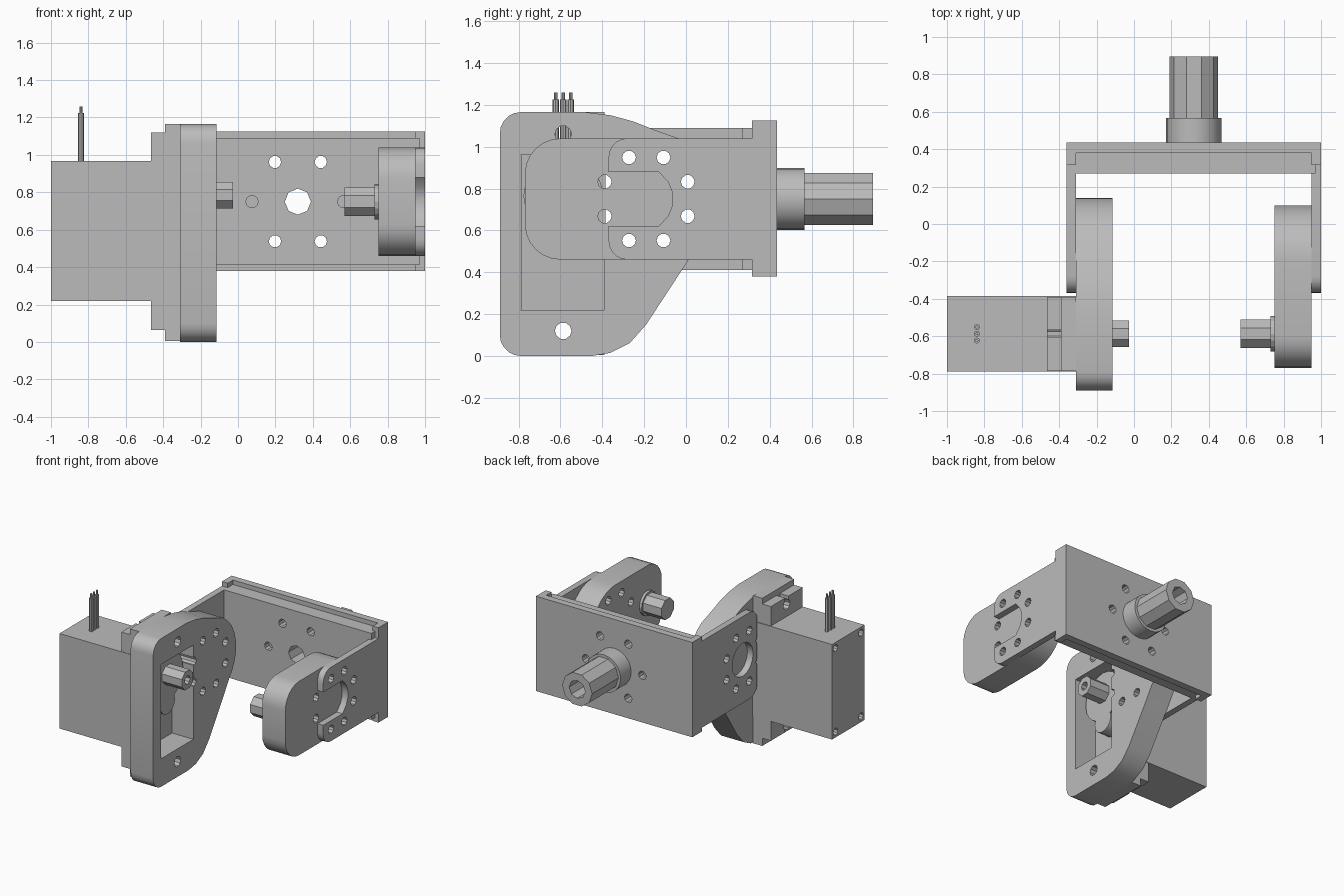
import bpy, bmesh, math

cube = bpy.data.objects.get("Cube")
if cube:
    bpy.data.objects.remove(cube, do_unlink=True)

grey = bpy.data.materials.new("plain_grey")
grey.use_nodes = True
grey.diffuse_color = (0.5, 0.5, 0.5, 1)
grey.node_tree.nodes["Principled BSDF"].inputs["Base Color"].default_value = (0.5, 0.5, 0.5, 1)


def prism(name, pts, a, b, axis="x"):
    """Extrude a profile from a to b; the profile is (y, z), (x, z) or (x, y)."""
    place = {"x": lambda p, d: (d, p[0], p[1]),
             "y": lambda p, d: (p[0], d, p[1]),
             "z": lambda p, d: (p[0], p[1], d)}[axis]
    bm = bmesh.new()
    low = [bm.verts.new(place(p, a)) for p in pts]
    high = [bm.verts.new(place(p, b)) for p in pts]
    bm.faces.new(low)
    bm.faces.new(high[::-1])
    n = len(pts)
    for i in range(n):
        bm.faces.new((low[i], high[i], high[(i + 1) % n], low[(i + 1) % n]))
    bmesh.ops.recalc_face_normals(bm, faces=bm.faces[:])
    mesh = bpy.data.meshes.new(name)
    bm.to_mesh(mesh)
    bm.free()
    mesh.materials.append(grey)
    obj = bpy.data.objects.new(name, mesh)
    bpy.context.collection.objects.link(obj)
    return obj


def arc(cx, cy, r, start, end, steps=8):
    angles = [math.radians(start + (end - start) * i / steps) for i in range(steps + 1)]
    return [(cx + r * math.cos(t), cy + r * math.sin(t)) for t in angles]


def rod(name, c, r, a, b, axis="x", sides=16, turn=0):
    return prism(name, arc(*c, r, turn, turn + 360, sides)[:-1], a, b, axis)


def box(name, x, y, z):
    return prism(name, [(y[0], z[0]), (y[1], z[0]), (y[1], z[1]), (y[0], z[1])], *x)


def combine(obj, others, operation="DIFFERENCE"):
    """Apply booleans one after another and drop the helper shapes."""
    for other in others:
        mod = obj.modifiers.new("cut", "BOOLEAN")
        mod.operation, mod.solver, mod.object = operation, "EXACT", other
        bpy.context.view_layer.update()
        graph = bpy.context.evaluated_depsgraph_get()
        mesh = bpy.data.meshes.new_from_object(obj.evaluated_get(graph))
        obj.modifiers.clear()
        obj.data = mesh
        bpy.data.objects.remove(other, do_unlink=True)
    return obj


PIVOT = (-0.19, 0.75)
SERVO_Y = -0.587


def ring_holes(a, b):
    """Eight bolt holes around the pivot."""
    return [rod("cutter", p, 0.033, a, b, sides=10)
            for p in arc(*PIVOT, 0.215, 22.5, 382.5, 8)[:-1]]


# Bracket back wall with stepped inner block and end lips
back = box("bracket_back", (-0.36, 1.0), (0.38, 0.435), (0.38, 1.125))
lips = [box("lip", x, (0.315, 0.4), (0.38, 1.125)) for x in ((-0.36, -0.31), (0.95, 1.0))]
combine(back, [box("step", (-0.33, 0.97), (0.27, 0.4), (0.41, 1.09))] + lips, "UNION")
bolts = arc(0.32, 0.75, 0.245, 0, 360, 6)[:-1]
holes = [rod("cutter", (0.32, 0.75), 0.07, 0.2, 0.5, "y", 8)]
for p in bolts:
    if abs(p[1] - 0.75) > 0.1:
        holes.append(rod("cutter", p, 0.033, 0.2, 0.5, "y", 10))
    else:
        holes += [rod("cutter", p, 0.033, 0.2, 0.32, "y", 10),
                  rod("cutter", p, 0.033, 0.38, 0.5, "y", 10)]
combine(back, holes)

# Hollow output tube with its collar
for name, r, a, b, sides in (("tube_collar", 0.148, 0.43, 0.567, 24),
                             ("output_tube", 0.13, 0.567, 0.895, 10)):
    tube = rod(name, (0.32, 0.75), r, a, b, "y", sides)
    combine(tube, [rod("cutter", (0.32, 0.75), 0.07, a - 0.1, b + 0.1, "y", 8)])


# Side arms with rounded ends
def arm(name, x, z0, z1):
    r = 0.09
    pts = [(0.33, z0), (0.33, z1)]
    pts += arc(-0.37 + r, z1 - r, r, 90, 180, 5) + arc(-0.37 + r, z0 + r, r, 180, 270, 5)
    return combine(prism(name, pts, *x), ring_holes(x[0] - 0.1, x[1] + 0.1))


left_arm = arm("slotted_arm", (0.95, 1.0), 0.46, 1.04)
slot = [(-0.45, 0.62), (-0.13, 0.62), (-0.085, 0.67), (-0.065, 0.72),
        (-0.065, 0.78), (-0.085, 0.83), (-0.13, 0.88), (-0.45, 0.88)]
combine(left_arm, [prism("cutter", slot, 0.9, 1.1)])
right_arm = arm("servo_side_arm", (-0.36, -0.31), 0.41, 1.09)
combine(right_arm, [rod("cutter", PIVOT, 0.13, -0.5, -0.2, sides=16)])

# Idler link with its pin
idler_pts = (arc(*PIVOT, 0.29, -90, 90, 16) + arc(-0.6, 0.87, 0.17, 90, 180, 6)
             + arc(-0.6, 0.63, 0.17, 180, 270, 6))
idler = combine(prism("idler_link", idler_pts, 0.75, 0.95), ring_holes(0.7, 1.0))
rod("idler_pin_collar", (SERVO_Y, 0.75), 0.095, 0.73, 0.755, sides=16)
rod("idler_pin", (SERVO_Y, 0.75), 0.083, 0.57, 0.735, sides=8, turn=22.5)

# Servo mounting plate with window
plate_pts = arc(-0.79, 0.1, 0.1, 180, 270, 5)
plate_pts += [(-0.45, 0), (-0.36, 0.015), (-0.27, 0.06), (-0.19, 0.15), (0.0, 0.44)]
plate_pts += arc(*PIVOT, 0.33, -42, 60, 10)
plate_pts += [(-0.15, 1.08), (-0.25, 1.12), (-0.36, 1.15), (-0.48, 1.165)]
plate_pts += arc(-0.79, 1.065, 0.1, 90, 180, 5)
plate = prism("servo_plate", plate_pts, -0.31, -0.115)
combine(plate, [box("cutter", (-0.5, 0.1), (-0.79, -0.39), (0.22, 0.96))])
mount_bolts = [(SERVO_Y, z) for z in (0.12, 1.06)]
combine(plate, ring_holes(-0.4, 0.0)
        + [rod("cutter", p, 0.04, -0.5, 0.1, sides=10) for p in mount_bolts])

# Mount blocks behind the plate
for name, z, p in (("lower_mount_block", (0.005, 0.22), mount_bolts[0]),
                   ("upper_mount_block", (0.96, 1.165), mount_bolts[1])):
    block = box(name, (-0.39, -0.31), (-0.785, -0.39), z)
    combine(block, [rod("cutter", p, 0.04, -0.5, -0.2, sides=10)])

# Servo body with corner screw recesses
body = box("servo_body", (-1.0, -0.3), (-0.788, -0.385), (0.22, 0.967))
combine(body, [rod("cutter", (y, z), 0.028, -1.1, -0.95, sides=10)
               for y in (-0.745, -0.428) for z in (0.265, 0.922)])

# Servo mounting tabs with open slots
tabs = box("servo_tabs", (-0.465, -0.39), (-0.785, -0.39), (0.065, 1.12))
for z, p in (((0.0, 0.12), mount_bolts[0]), ((1.06, 1.2), mount_bolts[1])):
    combine(tabs, [rod("cutter", p, 0.04, -0.6, -0.3, sides=10),
                   box("cutter", (-0.6, -0.3), (SERVO_Y - 0.02, SERVO_Y + 0.02), z)])

# Servo gearbox bosses and output shaft
rod("gear_boss", (SERVO_Y, 0.765), 0.19, -0.31, -0.2, sides=20)
rod("small_gear_boss", (SERVO_Y, 0.56), 0.09, -0.31, -0.2, sides=14)
shaft = rod("servo_shaft", (SERVO_Y, 0.785), 0.077, -0.21, -0.028, sides=8, turn=22.5)
combine(shaft, [rod("cutter", (SERVO_Y, 0.785), 0.033, -0.12, 0.1, sides=8)])

# Three cable leads with thin tips
for i in range(3):
    c = (-0.84, SERVO_Y + 0.036 * (i - 1))
    rod(f"cable_{i + 1}", c, 0.016, 0.96, 1.225, "z", 8)
    rod(f"cable_tip_{i + 1}", c, 0.008, 1.22, 1.26, "z", 8)

# Soft shading on the curved parts
bpy.ops.object.select_all(action="DESELECT")
for name in ("idler_link", "servo_plate", "tube_collar", "gear_boss", "small_gear_boss",
             "servo_side_arm", "slotted_arm"):
    obj = bpy.data.objects[name]
    obj.select_set(True)
    bpy.context.view_layer.objects.active = obj
bpy.ops.object.shade_smooth_by_angle(angle=math.radians(30))
bpy.ops.object.select_all(action="DESELECT")
